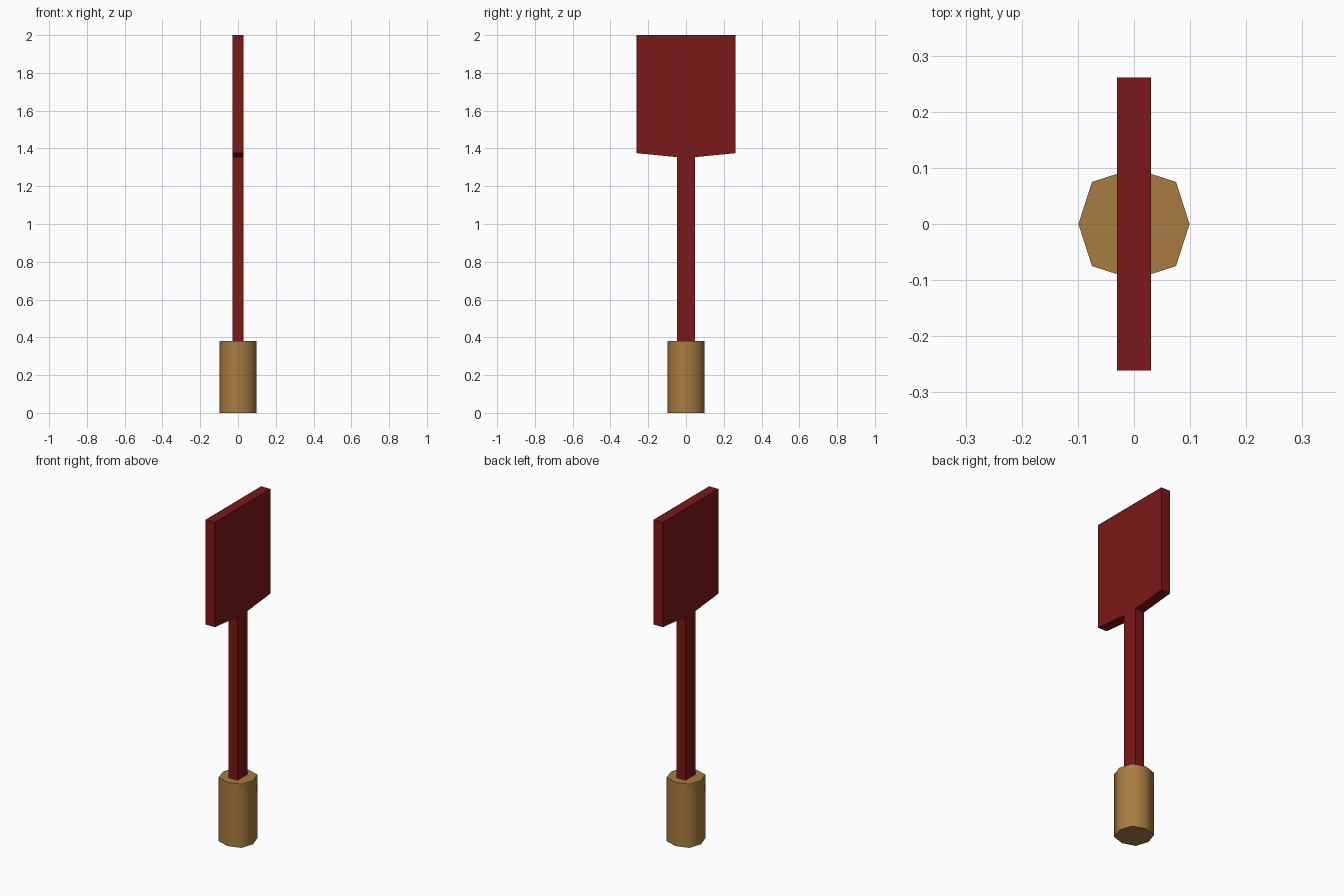
import bpy, bmesh, math
from mathutils import Vector

if "Cube" in bpy.data.objects:
    bpy.data.objects.remove(bpy.data.objects["Cube"])


def extruded(name, points, direction, color):
    """Closed solid made by extruding one polygon along a direction."""
    bm = bmesh.new()
    face = bm.faces.new([bm.verts.new(p) for p in points])
    res = bmesh.ops.extrude_face_region(bm, geom=[face], use_keep_orig=True)
    top = [e for e in res["geom"] if isinstance(e, bmesh.types.BMVert)]
    bmesh.ops.translate(bm, verts=top, vec=Vector(direction))
    bmesh.ops.recalc_face_normals(bm, faces=bm.faces[:])
    mesh = bpy.data.meshes.new(name)
    bm.to_mesh(mesh)
    bm.free()
    obj = bpy.data.objects.new(name, mesh)
    bpy.context.collection.objects.link(obj)
    mat = bpy.data.materials.new(name + "_material")
    mat.diffuse_color = (*color, 1)
    mat.use_nodes = True
    mat.node_tree.nodes["Principled BSDF"].inputs["Base Color"].default_value = mat.diffuse_color
    mesh.materials.append(mat)
    return obj


# Wooden grip: eight sides, diagonals slightly fuller than the axes
ring = []
for i in range(8):
    r = 0.099 if i % 2 == 0 else 0.106
    a = i * math.pi / 4
    ring.append((r * math.cos(a), r * math.sin(a), 0))
grip = extruded("grip", ring, (0, 0, 0.38), (0.39, 0.20, 0.052))
bpy.context.view_layer.objects.active = grip
grip.select_set(True)
bpy.ops.object.shade_smooth_by_angle(angle=math.radians(60))

# Red shaft and flat paddle head: one mirrored side profile, flat shaded
half = [(0.047, 0.38), (0.047, 1.354), (0.261, 1.375), (0.261, 2.0)]
outline = half + [(-y, z) for y, z in reversed(half)]
extruded("shaft_and_paddle", [(-0.03, y, z) for y, z in outline],
         (0.06, 0, 0), (0.20, 0.009, 0.009))
